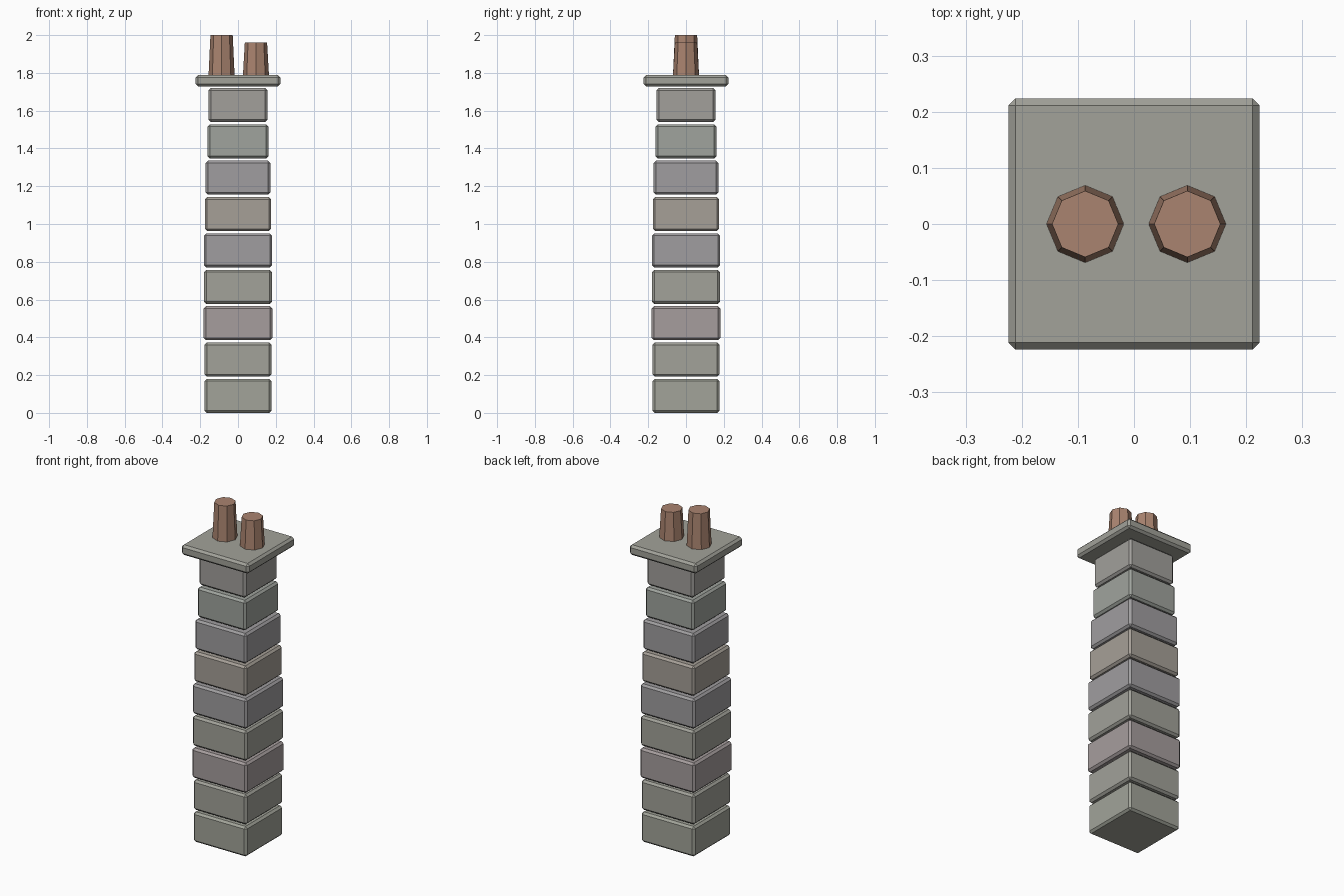
import bpy

if "Cube" in bpy.data.objects:
    bpy.data.objects.remove(bpy.data.objects["Cube"])


def material(name, rgb):
    m = bpy.data.materials.new(name)
    m.diffuse_color = (*rgb, 1)
    m.use_nodes = True
    m.node_tree.nodes["Principled BSDF"].inputs["Base Color"].default_value = m.diffuse_color
    return m


def slab(name, half, z0, z1, bevel, mat):
    bpy.ops.mesh.primitive_cube_add(size=1, location=(0, 0, (z0 + z1) / 2))
    ob = bpy.context.object
    ob.name = name
    ob.scale = (2 * half, 2 * half, z1 - z0)
    bpy.ops.object.transform_apply(location=False, rotation=False, scale=True)
    mod = ob.modifiers.new("chamfer", "BEVEL")
    mod.width = bevel
    mod.segments = 1
    ob.data.materials.append(mat)
    return ob


def pot(name, x, z0, z1, mat):
    bpy.ops.mesh.primitive_cone_add(vertices=8, radius1=0.069, radius2=0.059,
                                    depth=z1 - z0, location=(x, 0, (z0 + z1) / 2))
    ob = bpy.context.object
    ob.name = name
    ob.data.materials.append(mat)


green = material("stone_green", (0.36, 0.37, 0.32))
olive = material("stone_olive", (0.36, 0.36, 0.32))
pink = material("stone_pink", (0.38, 0.34, 0.34))
mauve = material("stone_mauve", (0.35, 0.34, 0.35))
tan = material("stone_tan", (0.38, 0.35, 0.31))
cool = material("stone_cool", (0.35, 0.37, 0.34))
warm = material("stone_warm", (0.36, 0.35, 0.33))
clay = material("clay", (0.40, 0.23, 0.16))

# stacked stone courses: half width and tint, from the ground up
courses = [(0.177, green), (0.177, olive), (0.182, pink), (0.180, olive),
           (0.181, mauve), (0.175, tan), (0.171, mauve), (0.161, cool), (0.155, warm)]
for i, (half, mat) in enumerate(courses):
    z = i * 0.1925
    slab(f"stone_course_{i + 1}", half, z, z + 0.18, 0.012, mat)

# overhanging cap slab
slab("cap_slab", 0.224, 1.728, 1.789, 0.013, olive)

# chimney pots
pot("tall_pot", -0.087, 1.785, 2.0, clay)
pot("short_pot", 0.095, 1.785, 1.96, clay)
